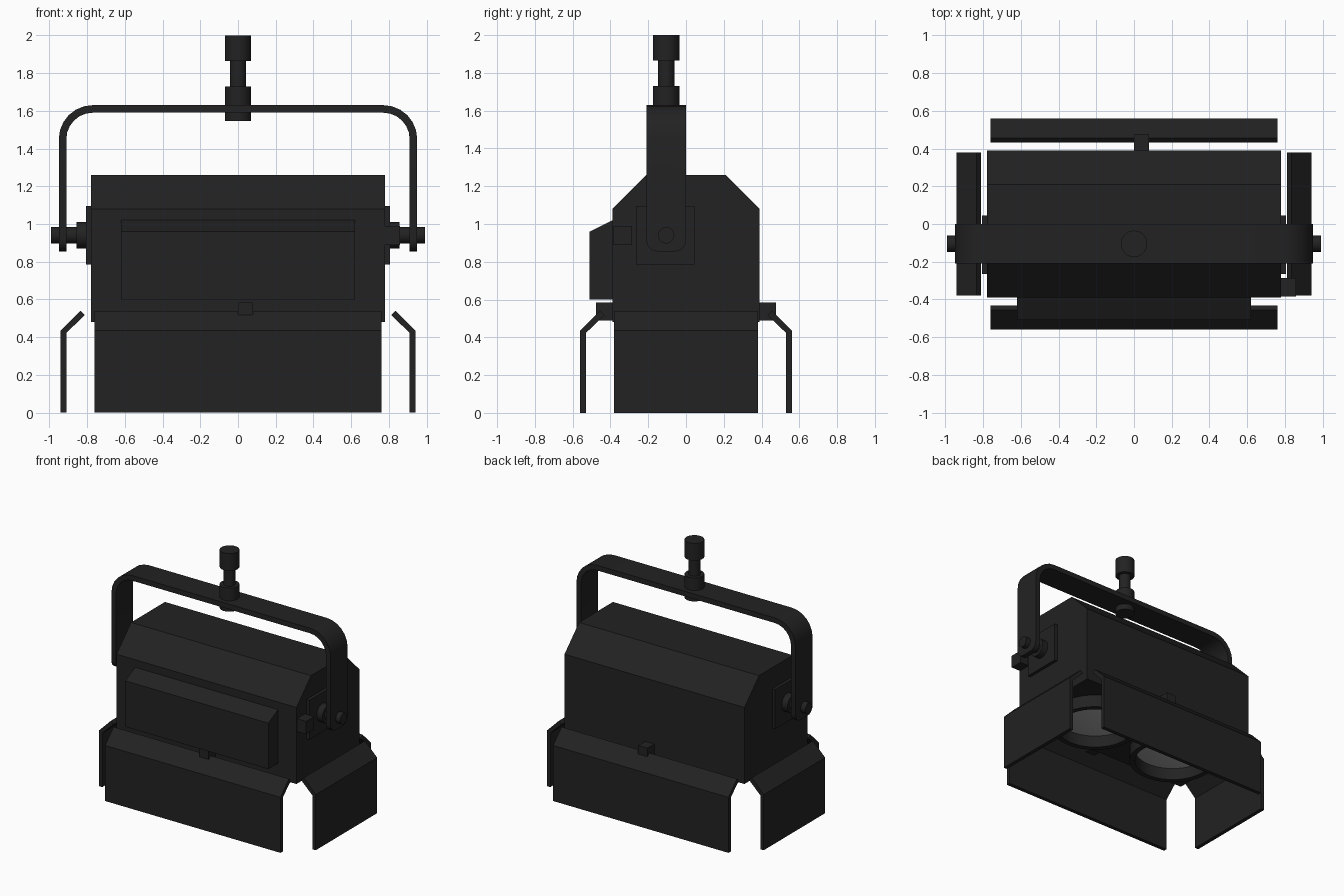
import bpy, bmesh, math
from mathutils import Vector, Matrix

if "Cube" in bpy.data.objects:
    bpy.data.objects.remove(bpy.data.objects["Cube"])


def material(name, v):
    m = bpy.data.materials.new(name)
    m.diffuse_color = (v, v, v, 1)
    m.use_nodes = True
    m.node_tree.nodes["Principled BSDF"].inputs["Base Color"].default_value = m.diffuse_color
    return m


BLACK = material("black_paint", 0.016)
GLASS = material("lens_grey", 0.4)


def finish(name, bm, mat=BLACK, smooth=False):
    bmesh.ops.recalc_face_normals(bm, faces=bm.faces)
    me = bpy.data.meshes.new(name)
    bm.to_mesh(me)
    bm.free()
    me.materials.append(mat)
    ob = bpy.data.objects.new(name, me)
    bpy.context.collection.objects.link(ob)
    if smooth:
        bpy.ops.object.select_all(action='DESELECT')
        ob.select_set(True)
        bpy.context.view_layer.objects.active = ob
        bpy.ops.object.shade_smooth_by_angle(angle=math.radians(35))
    return ob


def prism(pts, place, lo, hi):
    """Extrude a 2D profile; place(a, b, t) maps profile point and depth to 3D."""
    bm = bmesh.new()
    f = bm.faces.new([bm.verts.new(place(a, b, lo)) for a, b in pts])
    new = bmesh.ops.extrude_face_region(bm, geom=[f])["geom"]
    shift = Vector(place(0, 0, hi)) - Vector(place(0, 0, lo))
    bmesh.ops.translate(bm, vec=shift, verts=[v for v in new if isinstance(v, bmesh.types.BMVert)])
    return bm


def box(name, x, y, z):
    finish(name, prism([(x[0], y[0]), (x[1], y[0]), (x[1], y[1]), (x[0], y[1])],
                       lambda a, b, t: (a, b, t), *z))


def lathe(name, prof, matrix, mat=BLACK, closed=False, steps=48):
    """Spin a (radius, height) profile about z, then place it."""
    bm = bmesh.new()
    vs = [bm.verts.new((r, 0, h)) for r, h in prof]
    es = [bm.edges.new(p) for p in zip(vs, vs[1:])]
    if closed:
        es.append(bm.edges.new((vs[-1], vs[0])))
    bmesh.ops.spin(bm, geom=vs + es, axis=(0, 0, 1), cent=(0, 0, 0),
                   angle=2 * math.pi, steps=steps)
    bmesh.ops.remove_doubles(bm, verts=bm.verts, dist=1e-4)
    bm.transform(matrix)
    finish(name, bm, mat, True)


along_x = lambda a, b, t: (t, a, b)
along_y = lambda a, b, t: (a, t, b)

# Lamp housing and rear control box
finish("housing", prism([(-.39, .48), (.39, .48), (.39, 1.08), (.21, 1.26), (-.21, 1.26), (-.39, 1.08)],
                        along_x, -.78, .78))
finish("ballast_box", prism([(-.39, .6), (-.51, .6), (-.51, .96), (-.39, 1.02)], along_x, -.62, .62))

# Four bent barn doors and their clips
door = [(.56, 0), (.56, .435), (.455, .54), (.432, .517), (.53, .423), (.53, 0)]
for s, side in ((-1, "front"), (1, "back")):
    finish(side + "_barn_door", prism([(s * d, z) for d, z in door], along_x, -.76, .76))
    box(side + "_door_clip", (0, .08), sorted((s * .385, s * .477)), (.49, .585))
for s, side in ((-1, "left"), (1, "right")):
    finish(side + "_barn_door", prism([(s * (d + .38), z) for d, z in door], along_y, -.38, .38))

# Twin lamps: retaining ring and lens under the housing
for s, side in ((-1, "left"), (1, "right")):
    at = Matrix.Translation((s * .375, 0, 0))
    lathe(side + "_lamp_ring", [(.28, .38), (.32, .38), (.32, .485), (.28, .485)], at, closed=True)
    dome = [(.283 * i / 6, .44 + .035 * (i / 6) ** 2) for i in range(7)]
    lathe(side + "_lens", dome, at, GLASS)

# Side pivots: plate, collar and bolt
YC = -.105
for s, side in ((-1, "left"), (1, "right")):
    box(side + "_pivot_plate", sorted((s * .775, s * .805)), (-.265, .045), (.785, 1.095))
    turn = Matrix.Translation((0, YC, .94)) @ Matrix.Rotation(s * math.pi / 2, 4, 'Y')
    lathe(side + "_pivot_bolt", [(0, .8), (.07, .8), (.07, .855), (.043, .855), (.043, .99), (0, .99)],
          turn, steps=32)
box("cable_socket", (.775, .86), (-.385, -.285), (.89, .99))


# Yoke: bent flat bar with rounded lower ends
def arch(off):
    right = [(.95 - off, .855)]
    for i in range(7):
        a = math.pi / 2 * i / 6
        right.append((.77 + (.18 - off) * math.cos(a), 1.45 + (.18 - off) * math.sin(a)))
    return right + [(-x, z) for x, z in reversed(right)]


bm = prism(arch(0) + arch(.04)[::-1], along_y, YC - .105, YC + .105)
ends = [e for e in bm.edges if all(abs(v.co.z - .855) < 1e-4 for v in e.verts)
        and abs(e.verts[0].co.y - e.verts[1].co.y) < 1e-4]
bmesh.ops.bevel(bm, geom=ends, offset=.06, segments=5, profile=.5, affect='EDGES')
finish("yoke", bm, smooth=True)

# Mounting spigot
lathe("spigot", [(0, 1.545), (.07, 1.545), (.07, 1.73), (.043, 1.73), (.043, 1.865),
                 (.07, 1.865), (.07, 2), (0, 2)], Matrix.Translation((0, YC, 0)), steps=32)
